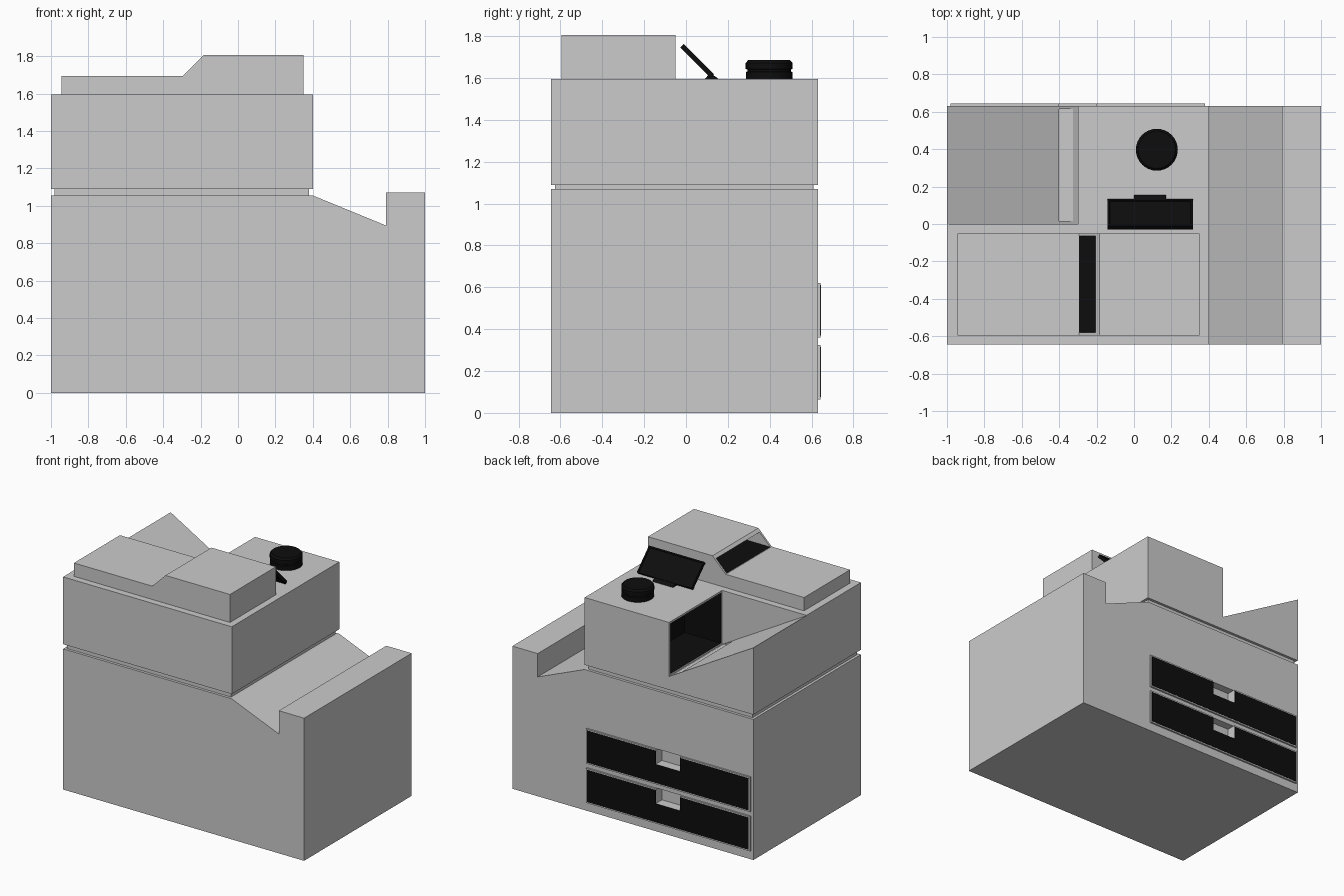
import bpy, bmesh, math
from mathutils import Matrix

if "Cube" in bpy.data.objects:
    bpy.data.objects.remove(bpy.data.objects["Cube"])

black = bpy.data.materials.new("black")
black.diffuse_color = (0.004, 0.004, 0.004, 1)
black.use_nodes = True
black.node_tree.nodes["Principled BSDF"].inputs["Base Color"].default_value = black.diffuse_color


def make(name, bm, mat=None):
    bmesh.ops.recalc_face_normals(bm, faces=bm.faces)
    me = bpy.data.meshes.new(name)
    bm.to_mesh(me)
    bm.free()
    ob = bpy.data.objects.new(name, me)
    bpy.context.collection.objects.link(ob)
    if mat:
        me.materials.append(mat)
    return ob


def extrude_xz(name, pts, y0, y1, mat=None):
    """Profile in the xz plane, pulled from y0 to y1."""
    bm = bmesh.new()
    face = bm.faces.new([bm.verts.new((x, y0, z)) for x, z in pts])
    new = bmesh.ops.extrude_face_region(bm, geom=[face])["geom"]
    bmesh.ops.translate(bm, vec=(0, y1 - y0, 0),
                        verts=[v for v in new if isinstance(v, bmesh.types.BMVert)])
    return make(name, bm, mat)


def box(name, x0, x1, y0, y1, z0, z1, mat=None):
    return extrude_xz(name, [(x0, z0), (x1, z0), (x1, z1), (x0, z1)], y0, y1, mat)


def cut(ob, cutter):
    cutter.hide_render = True
    mod = ob.modifiers.new("cut", 'BOOLEAN')
    mod.operation, mod.solver, mod.object = 'DIFFERENCE', 'EXACT', cutter
    bpy.context.view_layer.objects.active = ob
    bpy.ops.object.modifier_apply(modifier=mod.name)
    bpy.data.objects.remove(cutter)


def paint(ob, test):
    """Blacken the faces whose centre passes the test."""
    ob.data.materials.clear()
    ob.data.materials.append(None)
    ob.data.materials.append(black)
    for p in ob.data.polygons:
        p.material_index = 1 if test(p.center) else 0


F, B = -0.645, 0.63          # front and back of the housing

# Lower cabinet with the sloped side tray
cabinet = extrude_xz("lower_cabinet", [(-1, 0), (1, 0), (1, 1.07), (0.79, 1.07),
                     (0.79, 0.895), (0.4, 1.055), (-1, 1.055)], F, B)

# Two drawer fronts on the back, each with a grip pocket at the top centre
for i, z0 in enumerate((0.065, 0.36)):
    z1 = z0 + 0.26

    def front(g):
        xl, xr, h0, h1 = -0.98 + g, 0.38 - g, -0.4, -0.2
        zg = z1 - 0.11
        return [(xl, z0 + g), (xr, z0 + g), (xr, z1 - g), (h1, z1 - g),
                (h1, zg), (h0, zg), (h0, z1 - g), (xl, z1 - g)]
    extrude_xz(f"drawer_{i}", front(0), B, 0.643)
    extrude_xz(f"drawer_face_{i}", front(0.01), 0.643, 0.645, black)
    cut(cabinet, box("pocket", -0.4, -0.2, B - 0.06, 0.7, z1 - 0.11, z1))

# Recessed neck and upper housing
box("neck", -0.98, 0.38, F + 0.02, B - 0.02, 1.055, 1.09)
upper = box("upper_housing", -1, 0.4, F, B, 1.09, 1.595)

# Sloped output tray, then the black output slot in its end wall
cut(upper, extrude_xz("tray", [(-0.3, 1.19), (-0.3, 1.8), (-1.1, 1.8), (-1.1, 1.65)], 0, 0.8))
cut(upper, box("slot", -0.4, 0.0, 0.015, B - 0.015, 1.205, 1.58))
paint(upper, lambda c: -0.299 < c.x < 0.02 and 0.01 < c.y < B - 0.01 and 1.2 < c.z < 1.59)

# Scanner lid with a paper feed slot in its step
lid = extrude_xz("scanner_lid", [(-0.945, 1.595), (0.35, 1.595), (0.35, 1.805),
                 (-0.185, 1.805), (-0.295, 1.695), (-0.945, 1.695)], -0.595, -0.05)
cut(lid, box("feed", -0.4, -0.05, -0.58, -0.065, 1.697, 1.785))
paint(lid, lambda c: -0.28 < c.x < -0.04 and abs(c.z - 1.697) < 0.001)

# Tilted control screen with a recessed display
bm = bmesh.new()
bmesh.ops.create_cube(bm, size=1, matrix=Matrix.Diagonal((0.455, 0.205, 0.025, 1)))
top = max(bm.faces, key=lambda f: f.calc_center_median().z)
bmesh.ops.inset_region(bm, faces=[top], thickness=0.015)
bmesh.ops.inset_region(bm, faces=[top], thickness=0.002, depth=-0.006)
bmesh.ops.transform(bm, verts=bm.verts, matrix=Matrix.Translation((0.087, 0.053, 1.682))
                    @ Matrix.Rotation(math.radians(-45), 4, 'X'))
make("control_screen", bm, black)

# Screen foot: wedge under the lower edge
bm = bmesh.new()
f = bm.faces.new([bm.verts.new((0.0, y, z)) for y, z in
                  ((0.09, 1.595), (0.155, 1.595), (0.15, 1.6), (0.115, 1.625))])
new = bmesh.ops.extrude_face_region(bm, geom=[f])["geom"]
bmesh.ops.translate(bm, vec=(0.17, 0, 0),
                    verts=[v for v in new if isinstance(v, bmesh.types.BMVert)])
make("screen_foot", bm, black)

# Round dial with a groove, turned from a profile
bm = bmesh.new()
prof = [(0, 1.595), (0.111, 1.595), (0.111, 1.628), (0.104, 1.632), (0.104, 1.64),
        (0.112, 1.644), (0.112, 1.672), (0.1, 1.685), (0, 1.685)]
vs = [bm.verts.new((r, 0, z)) for r, z in prof]
es = [bm.edges.new(p) for p in zip(vs, vs[1:])]
bmesh.ops.spin(bm, geom=vs + es, axis=(0, 0, 1), cent=(0, 0, 0),
               angle=math.tau, steps=32)
bmesh.ops.remove_doubles(bm, verts=bm.verts, dist=0.0005)
bmesh.ops.translate(bm, vec=(0.122, 0.397, 0), verts=bm.verts)
dial = make("dial", bm, black)
bpy.context.view_layer.objects.active = dial
dial.select_set(True)
bpy.ops.object.shade_smooth_by_angle(angle=math.radians(30))
